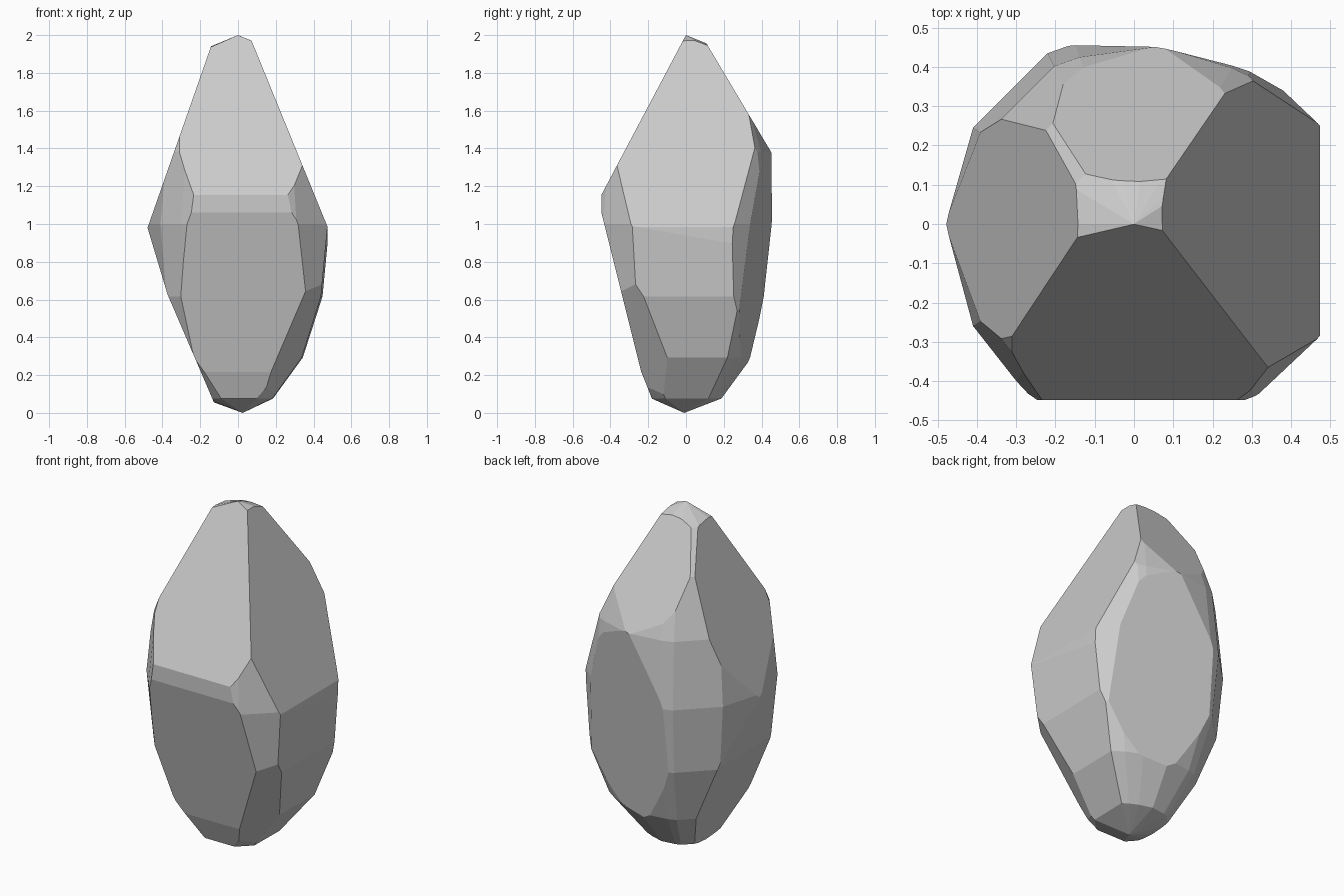
import bpy, bmesh, math
from mathutils import Vector

if "Cube" in bpy.data.objects:
    bpy.data.objects.remove(bpy.data.objects["Cube"])

# Widest cross-section, scaled ring by ring along a stretched sphere
OUTLINE = [(.485, .31), (.40, .37), (.27, .43), (.07, .49), (-.15, .46), (-.22, .435),
           (-.41, .245), (-.48, 0), (-.41, -.26), (-.30, -.40), (-.23, -.475),
           (.25, -.475), (.31, -.44), (.475, -.285)]
RINGS = 8

bm = bmesh.new()
rings = []
for i in range(1, RINGS):
    a = math.pi * i / RINGS
    s = math.sin(a)
    rings.append([bm.verts.new((x * s, y * s, 1 - math.cos(a))) for x, y in OUTLINE])
bottom = bm.verts.new((.025, -.01, 0))
top = bm.verts.new((0, 0, 2))
n = len(OUTLINE)
for j in range(n):
    k = (j + 1) % n
    bm.faces.new((bottom, rings[0][k], rings[0][j]))
    bm.faces.new((top, rings[-1][j], rings[-1][k]))
    for lo, hi in zip(rings, rings[1:]):
        bm.faces.new((lo[j], lo[k], hi[k], hi[j]))


def chip(point, normal):
    """Slice off everything beyond a plane and cap the cut with one flat face."""
    geom = bm.verts[:] + bm.edges[:] + bm.faces[:]
    bmesh.ops.bisect_plane(bm, geom=geom, dist=1e-5, plane_co=Vector(point),
                           plane_no=Vector(normal).normalized(), clear_outer=True)
    bmesh.ops.holes_fill(bm, edges=[e for e in bm.edges if e.is_boundary], sides=0)


# Large chipped facets: point on the plane, outward direction
chip((0, 0, 2.001), (0, -1.89, 1))           # upper front
chip((.07, 0, 1.975), (2.45, 0, 1))          # upper right
chip((0, .10, 1.97), (0, 1.68, 1))           # upper back
chip((-.15, 0, 1.92), (-1, 0, .35))          # upper left
chip((0, -.448, 1.1), (0, -1, 0))            # front belly
chip((0, -.44, 1.03), (0, -1, -.25))         # lower front
chip((0, -.27, .30), (0, -1, -.40))          # lower front, near the base
chip((.474, 0, 1), (1, 0, 0))                # right belly
chip((.38, .34, 1), (.2075, 1, -.114))       # broad back face
chip((.38, .34, 1), (.69, .73, -.045))       # back right strip, lower
chip((.38, .34, 1), (.69, .73, .087))        # back right strip, upper
chip((-.47, 0, .95), (-1, 0, -.30))          # lower left
chip((-.37, 0, .62), (-1, 0, -.43))          # lower left, near the base
chip((.20, -.27, .30), (.77, -.64, -.49))    # lower front right corner

bmesh.ops.remove_doubles(bm, verts=bm.verts[:], dist=1e-4)
bmesh.ops.recalc_face_normals(bm, faces=bm.faces[:])

mesh = bpy.data.meshes.new("faceted_rock")
bm.to_mesh(mesh)
bm.free()
rock = bpy.data.objects.new("faceted_rock", mesh)
bpy.context.collection.objects.link(rock)
